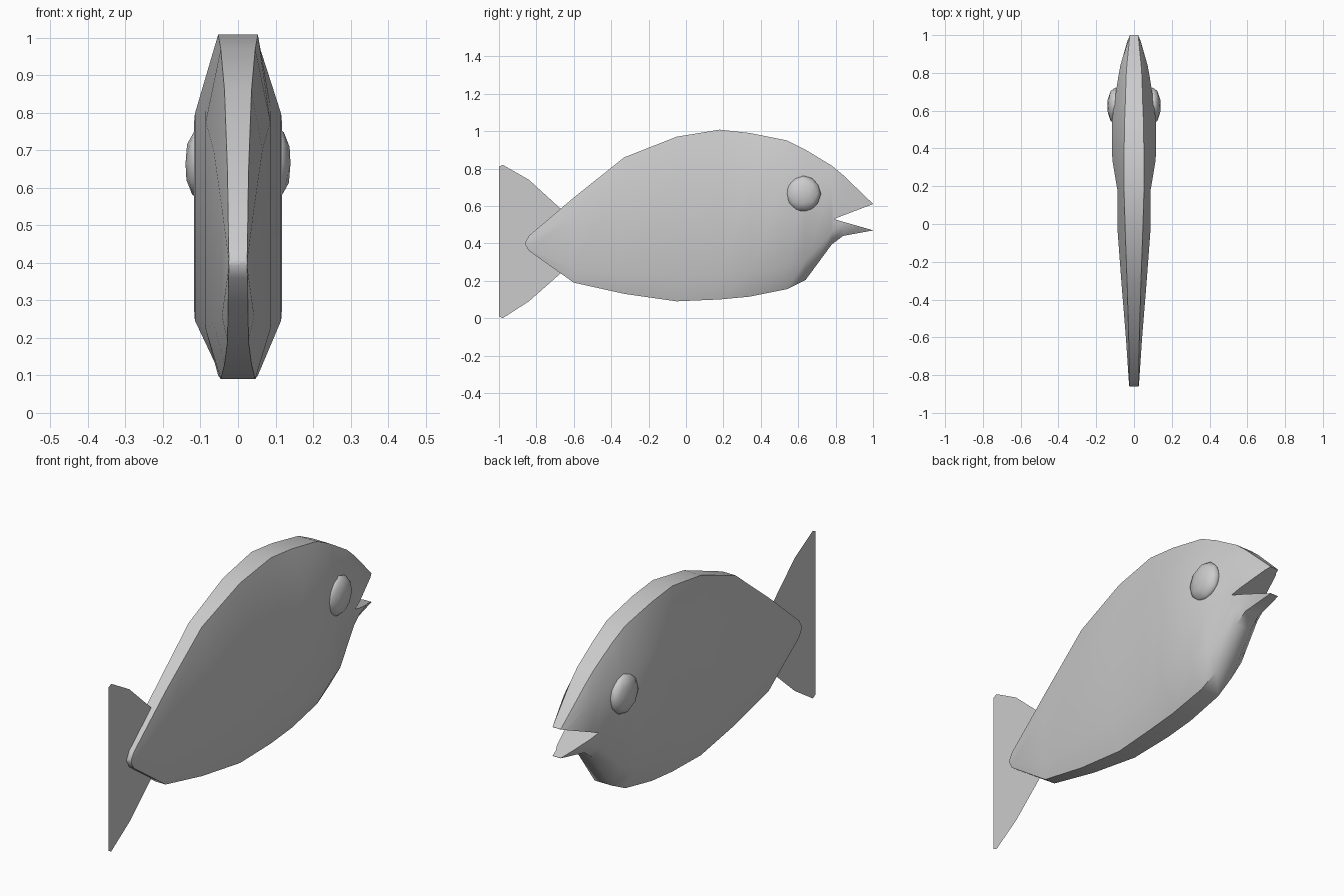
import bpy, bmesh, math
from mathutils import Matrix, Vector

if "Cube" in bpy.data.objects:
    bpy.data.objects.remove(bpy.data.objects["Cube"])


def make_object(name, bm):
    bmesh.ops.recalc_face_normals(bm, faces=bm.faces)
    mesh = bpy.data.meshes.new(name)
    bm.to_mesh(mesh)
    bm.free()
    ob = bpy.data.objects.new(name, mesh)
    bpy.context.collection.objects.link(ob)
    return ob


def smooth(ob, degrees):
    bpy.ops.object.select_all(action='DESELECT')
    ob.select_set(True)
    bpy.context.view_layer.objects.active = ob
    bpy.ops.object.shade_smooth_by_angle(angle=math.radians(degrees))


# Body stations: y, bottom z, top z, rim half width, side half width
stations = [
    (-0.86, 0.395, 0.405, 0.024, 0.025),
    (-0.84, 0.36, 0.44, 0.025, 0.027),
    (-0.60, 0.19, 0.645, 0.028, 0.043),
    (-0.33, 0.13, 0.86, 0.036, 0.065),
    (-0.05, 0.09, 0.97, 0.046, 0.086),
    (0.18, 0.10, 1.008, 0.053, 0.088),
    (0.34, 0.115, 0.99, 0.053, 0.115),
    (0.54, 0.155, 0.95, 0.05, 0.117),
    (0.64, 0.205, 0.90, 0.046, 0.105),
    (0.78, 0.395, 0.815, 0.042, 0.083),
    (0.84, 0.44, 0.765, 0.038, 0.072),
    (1.00, 0.469, 0.611, 0.022, 0.026),
]

# Body: loft of bevelled eight-sided sections
bm = bmesh.new()
rings = []
for y, lo, hi, rim, side in stations:
    h = hi - lo
    half = [(rim, lo), (side, lo + 0.15 * h), (side, hi - 0.22 * h), (rim, hi)]
    pts = half + [(-x, z) for x, z in reversed(half)]
    rings.append([bm.verts.new((x, y, z)) for x, z in pts])
for a, b in zip(rings, rings[1:]):
    for i in range(8):
        j = (i + 1) % 8
        bm.faces.new((a[i], a[j], b[j], b[i]))
bm.faces.new(rings[0])
bm.faces.new(rings[-1])
body = make_object("fish_body", bm)

# Mouth: wedge cut out of the snout
bm = bmesh.new()
wedge = [(0.79, 0.53), (1.105, 0.65), (1.105, 0.44)]
face = bm.faces.new([bm.verts.new((-0.3, y, z)) for y, z in wedge])
ext = bmesh.ops.extrude_face_region(bm, geom=[face])
bmesh.ops.translate(bm, vec=(0.6, 0, 0),
                    verts=[v for v in ext["geom"] if isinstance(v, bmesh.types.BMVert)])
cutter = make_object("mouth_cutter", bm)
cutter.hide_render = True
mod = body.modifiers.new("mouth", 'BOOLEAN')
mod.operation = 'DIFFERENCE'
mod.solver = 'EXACT'
mod.object = cutter
bpy.context.view_layer.objects.active = body
bpy.ops.object.modifier_apply(modifier=mod.name)
bpy.data.objects.remove(cutter)
smooth(body, 45)

# Eyes: flattened low-poly balls on both sides
for side, label in ((1, "right"), (-1, "left")):
    bm = bmesh.new()
    bmesh.ops.create_icosphere(bm, subdivisions=2, radius=1.0)
    bmesh.ops.transform(bm, verts=bm.verts,
                        matrix=Matrix.Translation(Vector((side * 0.1, 0.625, 0.665)))
                        @ Matrix.Diagonal((0.042, 0.097, 0.098, 1)))
    smooth(make_object("eye_" + label, bm), 60)

# Tail fin: flat sheet rooted inside the body
bm = bmesh.new()
upper = [(-0.60, 0.51), (-0.67, 0.585), (-0.84, 0.74), (-0.98, 0.82), (-1.0, 0.81)]
lower = [(-1.0, 0.01), (-0.98, 0.0), (-0.84, 0.09), (-0.67, 0.24), (-0.60, 0.31)]
bm.faces.new([bm.verts.new((0, y, z)) for y, z in upper + lower])
make_object("tail_fin", bm)
